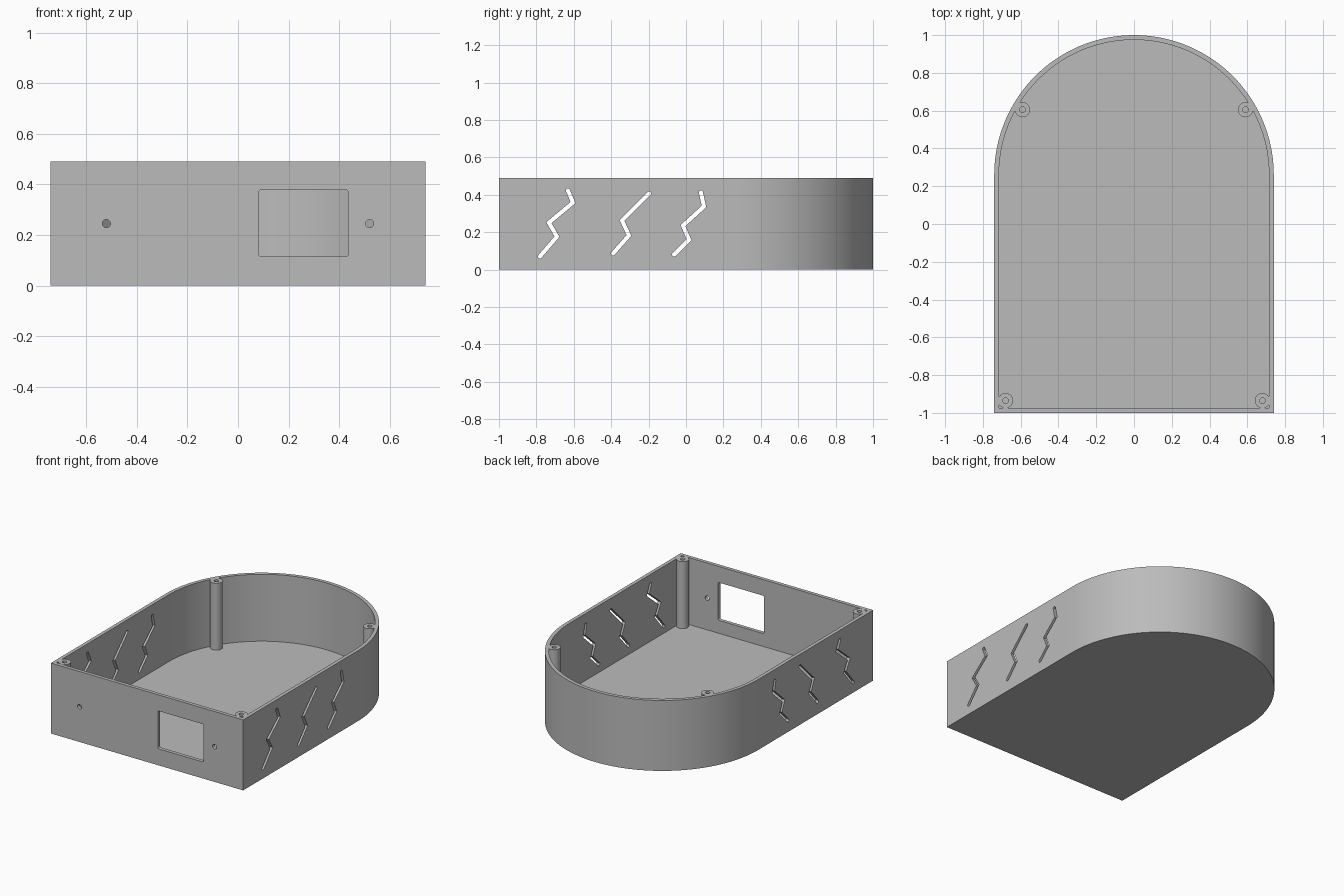
import bpy, bmesh, math
from mathutils import Vector, Matrix

if "Cube" in bpy.data.objects:
    bpy.data.objects.remove(bpy.data.objects["Cube"])

HALF_W, HEIGHT, WALL, FLOOR = 0.74, 0.49, 0.025, 0.025
ARC_Y = 0.26                                   # centre of the rounded back
POSTS = [(0.59, 0.605), (0.68, -0.935)]        # mirrored in x
POST_R, SCREW_R = 0.04, 0.015

grey = bpy.data.materials.new("plain grey")
grey.diffuse_color = (0.5, 0.5, 0.5, 1)
grey.use_nodes = True
grey.node_tree.nodes["Principled BSDF"].inputs["Base Color"].default_value = grey.diffuse_color


def prism(name, outline, start, end, axis="z"):
    """Extrude a 2D outline along z, x (outline = y,z) or y (outline = x,z)."""
    place = {"z": lambda a, b, t: (a, b, t),
             "x": lambda a, b, t: (t, a, b),
             "y": lambda a, b, t: (a, t, b)}[axis]
    bm = bmesh.new()
    face = bm.faces.new([bm.verts.new(place(a, b, start)) for a, b in outline])
    ext = bmesh.ops.extrude_face_region(bm, geom=[face])
    moved = [v for v in ext["geom"] if isinstance(v, bmesh.types.BMVert)]
    bmesh.ops.translate(bm, verts=moved, vec=place(0, 0, end - start))
    bmesh.ops.recalc_face_normals(bm, faces=bm.faces)
    mesh = bpy.data.meshes.new(name)
    bm.to_mesh(mesh)
    bm.free()
    mesh.materials.append(grey)
    obj = bpy.data.objects.new(name, mesh)
    bpy.context.collection.objects.link(obj)
    return obj


def circle(x, y, r, n=32):
    return [(x + r * math.cos(2 * math.pi * i / n),
             y + r * math.sin(2 * math.pi * i / n)) for i in range(n)]


def arch(inset, n=72):
    """Square front, half-round back."""
    r, front = HALF_W - inset, -1 + inset
    arc = [(r * math.cos(math.pi * i / n), ARC_Y + r * math.sin(math.pi * i / n))
           for i in range(n + 1)]
    return [(-r, front), (r, front)] + arc


def rounded_rect(x0, x1, z0, z1, r, n=4):
    pts = []
    corners = [(x1 - r, z1 - r), (x0 + r, z1 - r), (x0 + r, z0 + r), (x1 - r, z0 + r)]
    for k, (cx, cz) in enumerate(corners):
        for i in range(n + 1):
            a = math.pi / 2 * (k + i / n)
            pts.append((cx + r * math.cos(a), cz + r * math.sin(a)))
    return pts


def thick_line(path, r, n=6):
    """Outline of a mitred zigzag with round ends."""
    p = [Vector(q) for q in path]
    d = [(b - a).normalized() for a, b in zip(p, p[1:])]
    side = [Vector((-v.y, v.x)) for v in d]
    left, right = [], []
    for i in range(1, len(p) - 1):
        m = (side[i - 1] + side[i]).normalized()
        off = m * (r / m.dot(side[i]))
        left.append(p[i] + off)
        right.append(p[i] - off)

    def cap(centre, start):
        return [centre + Matrix.Rotation(-math.pi * i / n, 2) @ start * r
                for i in range(n + 1)]
    ring = left + cap(p[-1], side[-1]) + right[::-1] + cap(p[0], -side[0])
    return [tuple(v) for v in ring]


def carve(target, cutter):
    """Subtract the cutter, bake the result and discard the cutter."""
    mod = target.modifiers.new("cut", "BOOLEAN")
    mod.operation, mod.solver, mod.object = "DIFFERENCE", "EXACT", cutter
    cutter.hide_render = True
    bpy.context.view_layer.update()
    graph = bpy.context.evaluated_depsgraph_get()
    mesh = bpy.data.meshes.new_from_object(target.evaluated_get(graph))
    target.modifiers.clear()
    target.data = mesh
    bpy.data.objects.remove(cutter)


# Tray body, and a cavity that leaves the corner posts standing
body = prism("enclosure_tray", arch(0), 0, HEIGHT)
cavity = prism("cavity", arch(WALL), FLOOR, HEIGHT + 0.1)
post_spots = [(s * x, y) for x, y in POSTS for s in (-1, 1)]
for x, y in post_spots:
    carve(cavity, prism("post", circle(x, y, POST_R), -0.1, HEIGHT + 0.2))
carve(body, cavity)

# Screw holes down the posts
for x, y in post_spots:
    carve(body, prism("screw_hole", circle(x, y, SCREW_R, 24), 0.19, HEIGHT + 0.1))

# Front window and the two small holes beside it
carve(body, prism("window", rounded_rect(0.083, 0.435, 0.115, 0.378, 0.008),
                  -1.1, -0.94, "y"))
for x in (-0.52, 0.52):
    carve(body, prism("front_hole", circle(x, 0.245, 0.016, 24), -1.1, -0.94, "y"))

# Zigzag vents, cut through both side walls
VENTS = [
    [(-0.631, 0.422), (-0.604, 0.358), (-0.733, 0.251), (-0.69, 0.176), (-0.781, 0.07)],
    [(-0.198, 0.406), (-0.342, 0.262), (-0.305, 0.182), (-0.39, 0.086)],
    [(0.08, 0.412), (0.096, 0.337), (-0.016, 0.235), (0.016, 0.16), (-0.064, 0.08)],
]
for path in VENTS:
    carve(body, prism("vent", thick_line(path, 0.011), -1, 1, "x"))

# Smooth curved walls, crisp edges
bpy.context.view_layer.objects.active = body
body.select_set(True)
bpy.ops.object.shade_smooth_by_angle(angle=math.radians(30))
